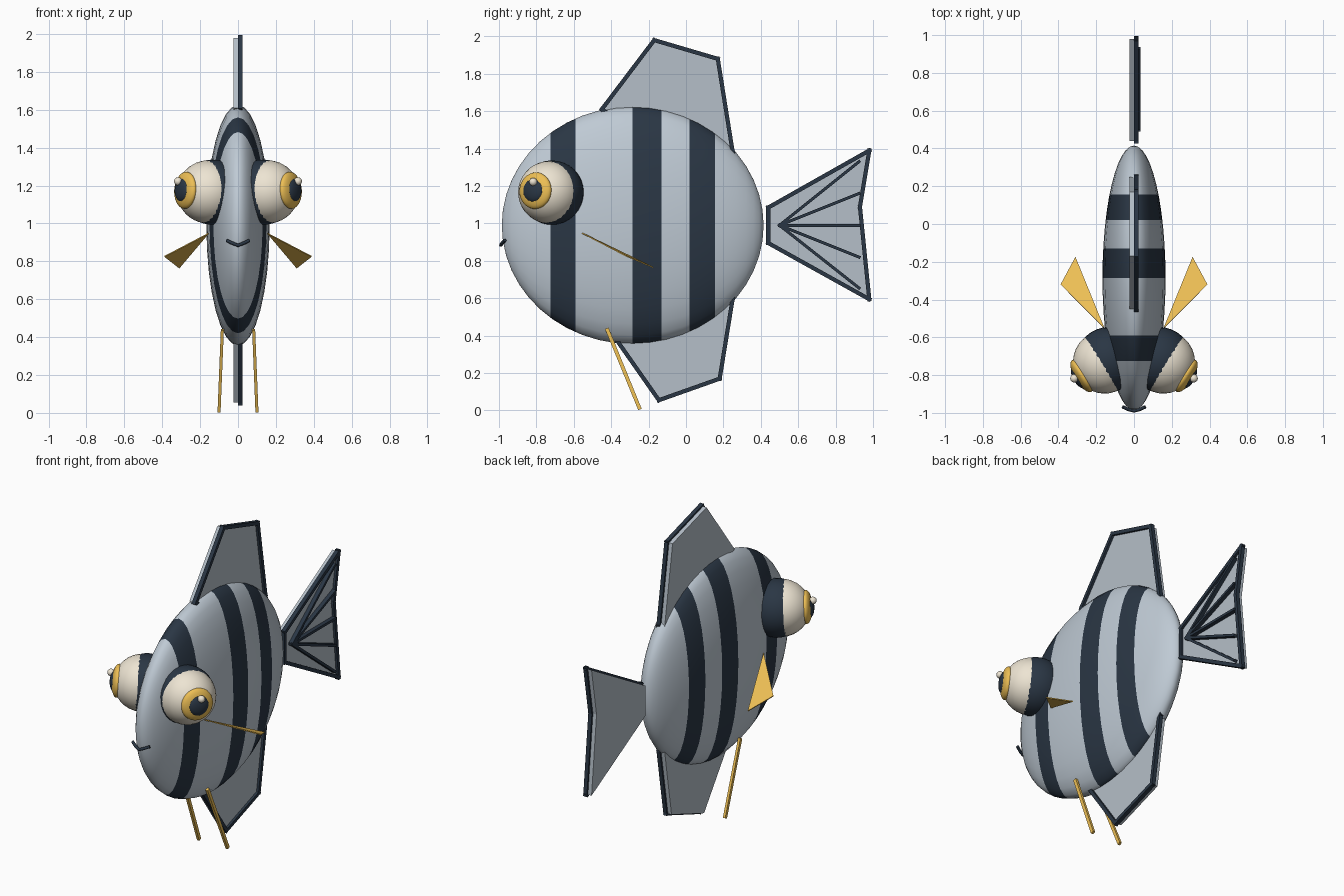
import bpy, bmesh, math
from mathutils import Vector, Matrix

if "Cube" in bpy.data.objects:
    bpy.data.objects.remove(bpy.data.objects["Cube"])


def material(name, rgb):
    m = bpy.data.materials.new(name)
    m.diffuse_color = (*rgb, 1)
    m.use_nodes = True
    m.node_tree.nodes["Principled BSDF"].inputs["Base Color"].default_value = m.diffuse_color
    return m


SILVER = material("silver", (0.52, 0.59, 0.66))
FIN = material("fin_grey", (0.46, 0.52, 0.58))
DARK = material("dark_slate", (0.023, 0.037, 0.058))
YELLOW = material("yellow", (0.85, 0.52, 0.09))
CREAM = material("cream", (0.85, 0.78, 0.65))


def finish(name, bm, mats, smooth=False, mirror=False):
    bmesh.ops.recalc_face_normals(bm, faces=bm.faces[:])
    me = bpy.data.meshes.new(name)
    for f in bm.faces:
        f.smooth = smooth
    bm.to_mesh(me)
    bm.free()
    for m in mats:
        me.materials.append(m)
    ob = bpy.data.objects.new(name, me)
    bpy.context.collection.objects.link(ob)
    if mirror:
        ob.modifiers.new("mirror", 'MIRROR').use_mirror_merge = False
    return ob


def ball(name, centre, radii, axis, mat, u=32, v=16, mirror=True):
    """Ellipsoid whose local z (pole) points along axis."""
    bm = bmesh.new()
    rot = Vector(axis).to_track_quat('Z', 'Y').to_matrix().to_4x4()
    mtx = Matrix.Translation(centre) @ rot @ Matrix.Diagonal((*radii, 1))
    bmesh.ops.create_uvsphere(bm, u_segments=u, v_segments=v, radius=1, matrix=mtx)
    return finish(name, bm, [mat], True, mirror)


def add_prism(bm, pts, offset):
    """Extrude a flat polygon by an offset vector."""
    face = bm.faces.new([bm.verts.new(p) for p in pts])
    ext = bmesh.ops.extrude_face_region(bm, geom=[face], use_keep_orig=True)
    bmesh.ops.translate(bm, vec=offset, verts=[g for g in ext['geom']
                                               if isinstance(g, bmesh.types.BMVert)])


def add_bar(bm, a, b, width, x0, x1):
    """Flat bar between two (y, z) points, spanning x0..x1."""
    a, b = Vector(a), Vector(b)
    d = (b - a).normalized() * width / 2
    n = Vector((-d.y, d.x))
    a, b = a - d, b + d
    add_prism(bm, [(x0, *p) for p in (a - n, b - n, b + n, a + n)], (x1 - x0, 0, 0))


def edged_fin(name, outline):
    bm = bmesh.new()
    add_prism(bm, [(-0.025, *p) for p in outline], (0.035, 0, 0))
    finish(name, bm, [FIN])
    bm = bmesh.new()
    for a, b in zip(outline, outline[1:] + outline[:1]):
        add_bar(bm, a, b, 0.022, 0.0, 0.025)
    finish(name + "_rim", bm, [DARK])


# Striped flat body
bm = bmesh.new()
mtx = (Matrix.Translation((0, -0.285, 0.99)) @ Matrix.Diagonal((0.167, 0.70, 0.635, 1))
       @ Matrix.Rotation(math.pi / 2, 4, 'X'))
bmesh.ops.create_uvsphere(bm, u_segments=32, v_segments=24, radius=1, matrix=mtx)
stripes = [(-0.725, -0.59), (-0.285, -0.13), (0.02, 0.155)]
for y in [e for s in stripes for e in s]:
    bmesh.ops.bisect_plane(bm, geom=bm.verts[:] + bm.edges[:] + bm.faces[:],
                           plane_co=(0, y, 0), plane_no=(0, 1, 0), dist=0.0005)
for f in bm.faces:
    y = f.calc_center_median().y
    f.material_index = int(any(a < y < b for a, b in stripes))
finish("body", bm, [SILVER, DARK], True)

# Back, belly and tail fins with dark rims
edged_fin("dorsal_fin", [(-0.45, 1.61), (-0.17, 1.98), (0.17, 1.88), (0.25, 1.38), (-0.2, 1.45)])
edged_fin("belly_fin", [(-0.38, 0.39), (-0.145, 0.055), (0.18, 0.17), (0.25, 0.6), (-0.2, 0.55)])
edged_fin("tail_fin", [(0.44, 1.085), (0.98, 1.39), (0.93, 1.09), (0.98, 0.595), (0.44, 0.895)])

# Tail rays on the right side
bm = bmesh.new()
for z in (1.33, 1.16, 0.99, 0.82, 0.655):
    add_bar(bm, (0.5, 0.99), (0.925, z), 0.016, 0.005, 0.035)
finish("tail_rays", bm, [DARK])

# Bulging eyes, looking outwards and forwards
gaze = Vector((0.85, -0.52, 0.06)).normalized()
socket = Vector((0.135, -0.718, 1.165))
white = socket + gaze * 0.025
ball("eye_socket", socket, (0.172, 0.172, 0.172), (0, 0, 1), DARK)
ball("eyeball", white, (0.167, 0.167, 0.167), gaze, CREAM)
ball("iris", white + gaze * 0.142, (0.098, 0.098, 0.036), gaze, YELLOW)
ball("pupil", white + gaze * 0.163, (0.062, 0.062, 0.026), gaze, DARK)
ball("eye_glint", (0.316, -0.817, 1.222), (0.022, 0.022, 0.022), gaze, CREAM, 16, 8)

# Side fins: thin triangles
bm = bmesh.new()
tri = [Vector(p) for p in ((0.155, -0.555, 0.948), (0.388, -0.32, 0.826), (0.31, -0.175, 0.765))]
n = (tri[1] - tri[0]).cross(tri[2] - tri[0]).normalized() * 0.006
add_prism(bm, [p - n / 2 for p in tri], n)
finish("side_fins", bm, [YELLOW], mirror=True)

# Thin trailing belly feelers
bm = bmesh.new()
add_bar(bm, (-0.42, 0.43), (-0.25, 0.015), 0.02, 0.075, 0.091)
for v in bm.verts:
    v.co.x += (0.43 - v.co.z) * 0.04
finish("feelers", bm, [YELLOW], mirror=True)

# Small smile
cu = bpy.data.curves.new("mouth", 'CURVE')
cu.dimensions = '3D'
cu.bevel_depth = 0.009
cu.bevel_resolution = 2
cu.use_fill_caps = True
sp = cu.splines.new('POLY')
path = [(-0.06, -0.968, 0.91), (-0.03, -0.982, 0.896), (0, -0.99, 0.884),
        (0.03, -0.982, 0.896), (0.06, -0.968, 0.91)]
sp.points.add(len(path) - 1)
for pt, co in zip(sp.points, path):
    pt.co = (*co, 1)
cu.materials.append(DARK)
bpy.context.collection.objects.link(bpy.data.objects.new("mouth", cu))
